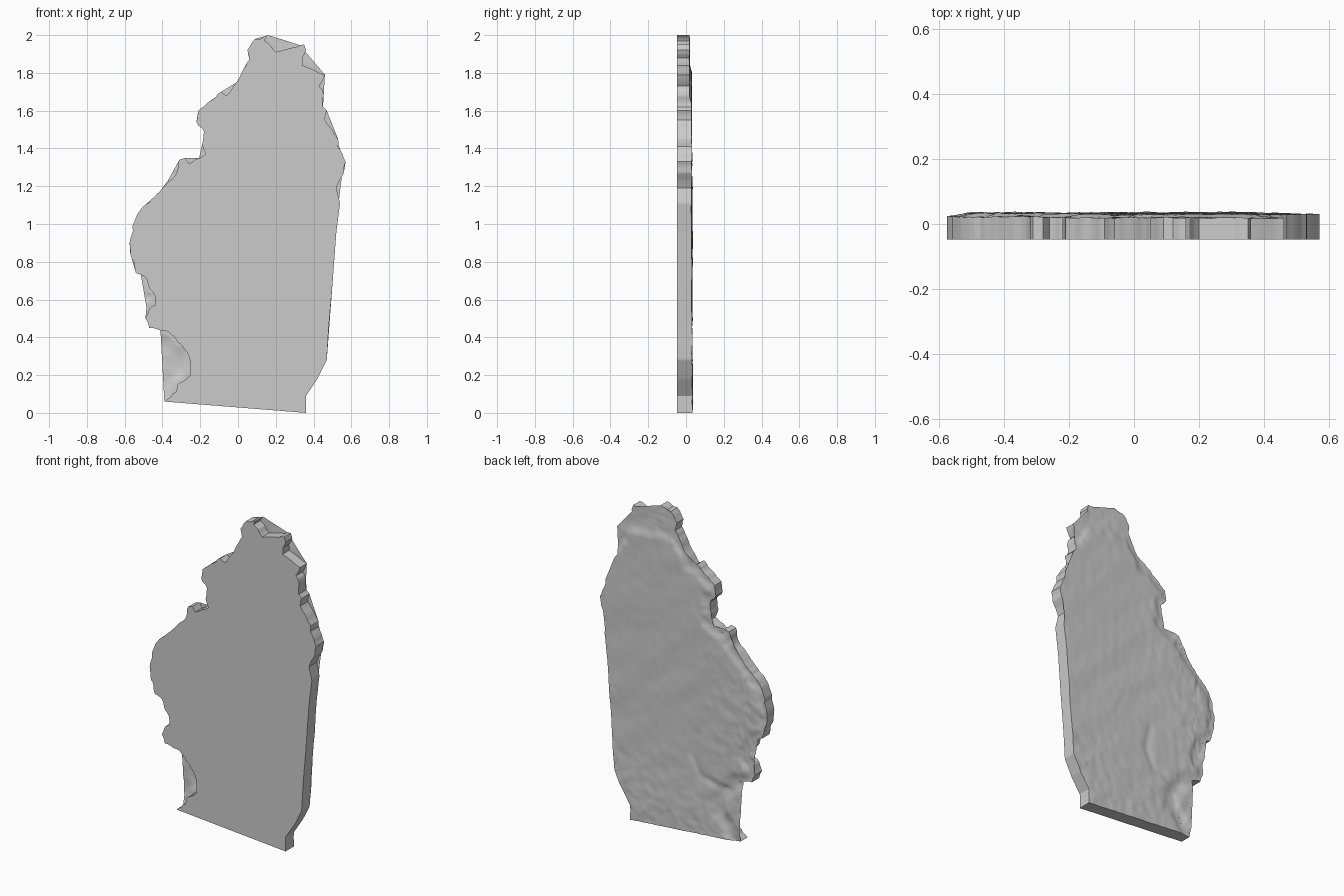
import bpy
import bmesh
import random
from mathutils import Vector, noise

random.seed(4)

default_cube = bpy.data.objects.get("Cube")
if default_cube:
    bpy.data.objects.remove(default_cube, do_unlink=True)

FRONT, SHELF, PEAK = -0.047, 0.019, 0.046
CELL = 0.018

# Outline of the region in hundredths, from the bottom right corner upwards
STRAIGHT_SIDE = [(36, 0), (36, 9), (42, 18), (47, 28), (48, 45), (50, 68),
                 (52, 95), (54, 111)]
RUGGED_COAST = [
    (52, 119), (56, 127), (57, 133), (53, 141), (53, 145), (49, 151), (46, 155),
    (47, 160), (45, 162), (45, 170), (43, 173), (46, 179), (39, 182), (34, 184),
    (34, 188), (36, 192), (35, 195), (24, 192), (20, 191), (17, 195), (14, 197),
    (16, 200), (12, 198), (9, 198), (5, 192), (6, 187), (0, 176), (-6, 168),
    (-9, 170), (-15, 165), (-21, 160), (-22, 154), (-18, 149), (-19, 142),
    (-17, 137), (-26, 132), (-28, 135), (-31, 134), (-33, 126), (-40, 119),
    (-52, 107), (-55, 101), (-57, 92), (-57, 84), (-55, 80), (-54, 74), (-49, 72),
    (-47, 66), (-44, 62), (-44, 57), (-47, 55), (-49, 50), (-47, 45), (-37, 43),
    (-30, 36), (-26, 30), (-25, 20), (-32, 15), (-33, 11), (-39, 6)]


def to_plane(points):
    return [Vector((x / 100, 0, z / 100)) for x, z in points]


def roughen(points, spacing, amount):
    """Split each stretch of coast and nudge the new points sideways."""
    result = []
    for start, end in zip(points, points[1:]):
        result.append(start)
        along = end - start
        side = Vector((along.z, 0, -along.x)).normalized()
        pieces = max(1, round(along.length / spacing))
        for i in range(1, pieces):
            nudge = side * random.uniform(-amount, amount)
            result.append(start + along * (i / pieces) + nudge)
    result.append(points[-1])
    return result


def smooth_step(low, high, value):
    t = min(1, max(0, (value - low) / (high - low)))
    return t * t * (3 - 2 * t)


def wave(point, scale_x, scale_z, seed):
    return noise.noise(Vector((point.x * scale_x, seed, point.z * scale_z)))


def distance_to_segment(point, start, end):
    along = end - start
    t = (point - start).dot(along) / along.length_squared
    return (point - start - along * min(1, max(0, t))).length


coast = roughen(to_plane(RUGGED_COAST), 0.022, 0.004)
outline = to_plane(STRAIGHT_SIDE) + coast
west_coast = [p for p in coast if p.x < 0.42 or p.z > 1.7]
valley = to_plane([(-30, 36), (-12, 40), (-6, 52), (-10, 66)])


def relief(point):
    """Height of the land: coastal shelf, plateau, hills and one valley."""
    inland = min((point - c).length for c in west_coast)
    inland += 0.02 * wave(point, 22, 22, 1)
    plateau = smooth_step(0.015, 0.06, inland)
    tip = smooth_step(1.78, 1.86, point.z + 0.04 * wave(point, 15, 15, 2))
    hills = smooth_step(0.7, 0.15, point.z) if point.z < 0.7 else 0
    hills = max(hills, smooth_step(0.05, -0.4, point.x) if point.x < 0.05 else 0)
    height = SHELF + 0.011 * plateau * (1 - tip)
    height += 0.003 * wave(point + Vector((point.z, 0, 0)), 6, 4, 3)
    height += 0.0015 * wave(point, 25, 14, 5)
    # Broken ground on the hills and along the foot of the plateau
    rough = max(0.8 * hills, 4 * plateau * (1 - plateau) * 0.8, 0.5 * tip)
    height += rough * (0.004 * wave(point, 18, 18, 7) + 0.004 * wave(point, 45, 40, 9))
    height += 0.004 * hills
    bed = min(distance_to_segment(point, a, b) for a, b in zip(valley, valley[1:]))
    height -= 0.007 * smooth_step(0.03, 0, bed) if bed < 0.03 else 0
    return min(PEAK, max(0.012, height))


# Back sheet, sliced into a fine grid
bm = bmesh.new()
sheet = bm.faces.new([bm.verts.new(p) for p in outline])
bmesh.ops.triangulate(bm, faces=[sheet])
for axis, low, count in ((Vector((1, 0, 0)), -0.5817, 65),
                         (Vector((0, 0, 1)), 0.0071, 111)):
    for i in range(count):
        bmesh.ops.bisect_plane(bm, geom=bm.verts[:] + bm.edges[:] + bm.faces[:],
                               dist=0.00001, plane_co=axis * (low + i * CELL),
                               plane_no=axis)

for vert in bm.verts:
    vert.co.y = relief(vert.co.copy())

# Walls drop from the rim to the flat front
rim = [e for e in bm.edges if e.is_boundary]
walls = bmesh.ops.extrude_edge_only(bm, edges=rim)["geom"]
for item in walls:
    if isinstance(item, bmesh.types.BMVert):
        item.co.y = FRONT
front_edges = [e for e in bm.edges if e.is_boundary]
bmesh.ops.holes_fill(bm, edges=front_edges, sides=0)
bmesh.ops.recalc_face_normals(bm, faces=bm.faces[:])

mesh = bpy.data.meshes.new("terrain_slab")
bm.to_mesh(mesh)
bm.free()
slab = bpy.data.objects.new("terrain_slab", mesh)
bpy.context.collection.objects.link(slab)

# One plain grey
grey = bpy.data.materials.new("plain_grey")
grey.use_nodes = True
colour = (0.6, 0.6, 0.6, 1)
grey.diffuse_color = colour
grey.node_tree.nodes["Principled BSDF"].inputs["Base Color"].default_value = colour
mesh.materials.append(grey)

bpy.ops.object.select_all(action="DESELECT")
slab.select_set(True)
bpy.context.view_layer.objects.active = slab
bpy.ops.object.shade_smooth_by_angle(angle=0.5)
